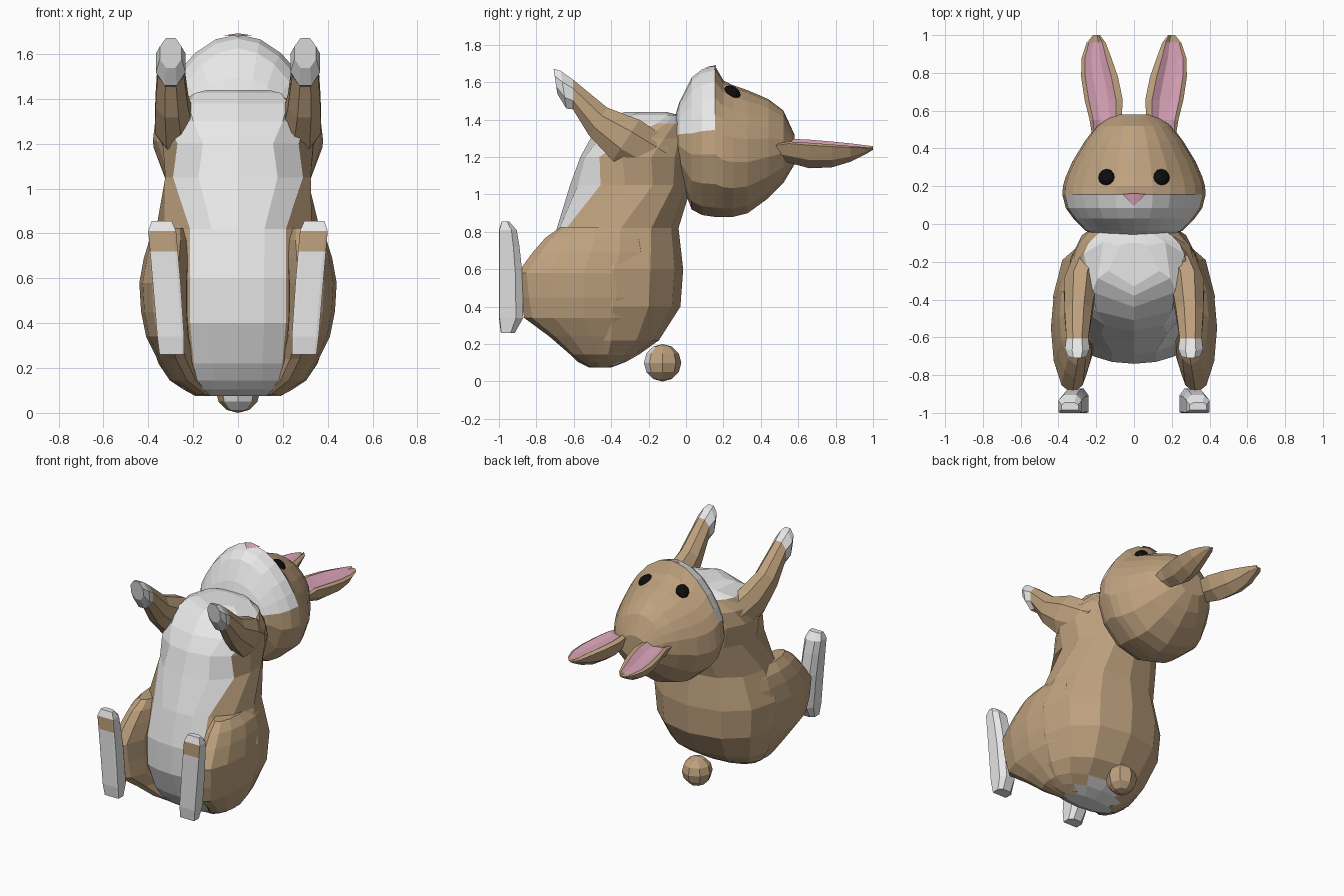
import bpy, bmesh, math
from mathutils import Vector

if "Cube" in bpy.data.objects:
    bpy.data.objects.remove(bpy.data.objects["Cube"])


def mat(name, rgb):
    m = bpy.data.materials.new(name)
    m.diffuse_color = (*rgb, 1)
    m.use_nodes = True
    m.node_tree.nodes["Principled BSDF"].inputs["Base Color"].default_value = m.diffuse_color
    return m


TAN, WHITE, PINK, BLACK = range(4)
MATS = [mat("tan_fur", (.52, .36, .21)), mat("white_fur", (.81, .81, .81)),
        mat("pink_skin", (.70, .37, .48)), mat("black_eye", (.004, .004, .004))]


def finish(name, bm, mirror=False):
    """Turn a bmesh into a flat-shaded object, optionally mirrored across x."""
    bmesh.ops.recalc_face_normals(bm, faces=bm.faces[:])
    me = bpy.data.meshes.new(name)
    bm.to_mesh(me)
    bm.free()
    for m in MATS:
        me.materials.append(m)
    ob = bpy.data.objects.new(name, me)
    bpy.context.collection.objects.link(ob)
    if mirror:
        ob.modifiers.new("mirror", 'MIRROR')
        ob.modifiers["mirror"].use_mirror_merge = False
    return ob


def loft(name, rings, rule, mirror=False):
    """Skin closed rings; rule(ring, segment, centre) gives the colour."""
    bm = bmesh.new()
    vs = [[bm.verts.new(p) for p in r] for r in rings]
    n = len(rings[0])
    for i in range(len(vs) - 1):
        for j in range(n):
            k = (j + 1) % n
            f = bm.faces.new((vs[i][j], vs[i][k], vs[i + 1][k], vs[i + 1][j]))
            f.material_index = rule(i, j, f.calc_center_median())
    for i, r in ((0, vs[0]), (len(vs) - 2, vs[-1])):
        f = bm.faces.new(r)
        f.material_index = rule(i, 0, f.calc_center_median())
    return finish(name, bm, mirror)


def spow(v, e):
    return math.copysign(abs(v) ** e, v)


# Body: z, belly y, back y, half width, white half angle
BODY = [(.075, -.52, -.40, .19, 75), (.105, -.58, -.32, .25, 52),
        (.145, -.62, -.25, .305, 38), (.22, -.67, -.145, .355, 32),
        (.40, -.74, -.03, .415, 29), (.60, -.74, -.015, .43, 28),
        (.82, -.69, -.04, .365, 34), (1.05, -.62, .03, .325, 62),
        (1.20, -.565, .05, .345, 50), (1.30, -.51, .03, .325, 72),
        (1.38, -.44, 0, .275, 105), (1.425, -.38, -.04, .21, 130),
        (1.44, -.33, -.10, .14, 150)]
rings = []
for z, y0, y1, w, a in BODY:
    c, d = (y0 + y1) / 2, (y1 - y0) / 2
    half = [0, a * .5, a] + [a + (180 - a) * k / 5 for k in range(1, 5)]
    full = half + [180] + [360 - h for h in reversed(half[1:])]
    rings.append([(w * spow(math.sin(math.radians(h)), .92),
                   c - d * spow(math.cos(math.radians(h)), .92), z) for h in full])
NB = len(rings[0])
loft("body", rings, lambda i, j, c: WHITE if j in (0, 1, NB - 2, NB - 1)
     or (i < 2 and abs(c.x) < .15) or c.z > 1.37 else TAN)

# Head: y, rear z, face z, half width
ANG = [0, 15, 30, 45, 58, 72, 98, 122, 150]
ANG += [180] + [360 - a for a in reversed(ANG[1:])]
HEAD = [(-.07, 1.20, 1.38, .18), (-.035, 1.09, 1.495, .26), (.03, .92, 1.625, .325),
        (.085, .89, 1.668, .365), (.155, .88, 1.687, .383), (.20, .88, 1.61, .38),
        (.25, .88, 1.585, .365), (.33, .90, 1.557, .33), (.44, .98, 1.51, .262),
        (.52, 1.06, 1.45, .20), (.58, 1.16, 1.32, .11)]
rings = []
for i, (y, z0, z1, w) in enumerate(HEAD):
    c, d = (z0 + z1) / 2, (z1 - z0) / 2
    r = []
    for a in ANG:
        k = math.cos(math.radians(a))
        k = k ** (1.6 if i < 5 else 1.35) if k > 0 else -abs(k) ** .9
        r.append((w * math.sin(math.radians(a)), y, c + d * k))
    rings.append(r)
NH = len(ANG)
loft("head", rings,
     lambda i, j, c: WHITE if i < 4 and (j < 5 or j >= NH - 5) else TAN)

# Nose: thin pink triangle lying on the muzzle
bm = bmesh.new()
top = [bm.verts.new(p) for p in ((-.062, .158, 1.683), (0, .162, 1.692),
                                 (.062, .158, 1.683), (0, .095, 1.678))]
for tri in ((0, 1, 3), (1, 2, 3)):
    bm.faces.new([top[i] for i in tri]).material_index = PINK
finish("nose", bm)

# Eyes: flattened black beads
bm = bmesh.new()
bmesh.ops.create_uvsphere(bm, u_segments=12, v_segments=8, radius=1)
for v in bm.verts:
    v.co = Vector((.145 + .044 * v.co.x, .247 + .044 * v.co.y,
                   1.545 + .034 * v.co.z - .012 * v.co.y - .012 * v.co.x))
for f in bm.faces:
    f.material_index = BLACK
finish("eyes", bm, True)

# Ears: y, inner x, outer x, rim z, underside z
EAR = [(.46, .13, .22, 1.27, 1.20), (.55, .065, .235, 1.29, 1.17),
       (.66, .06, .262, 1.285, 1.14), (.78, .085, .28, 1.275, 1.145),
       (.88, .12, .277, 1.265, 1.175), (.96, .15, .25, 1.255, 1.215),
       (1.0, .18, .217, 1.25, 1.238)]
rings = []
for y, a, b, t, u in EAR:
    w, h = b - a, t - u
    rings.append([(a, y, t), (a + .18 * w, y, t + .008), (a + .38 * w, y, t - .14 * h),
                  (a + .68 * w, y, t - .18 * h), (b - .11 * w, y, t - .06 * h),
                  (b, y, t - .15 * h), (b - .18 * w, y, u + .3 * h),
                  (a + .5 * w, y, u), (a + .15 * w, y, u + .35 * h)])
loft("ears", rings, lambda i, j, c: PINK if j in (1, 2, 3) and i < 5 else TAN, True)

# Arms with paws: centre x y z, half width, half height, height direction y z
ARM = [(.20, -.13, 1.18, .10, .12, .55, .83), (.283, -.32, 1.29, .09, .135, .55, .83),
       (.295, -.47, 1.39, .075, .092, .55, .83), (.30, -.605, 1.535, .06, .082, 0, 1),
       (.30, -.655, 1.56, .068, .105, -.15, .99), (.30, -.698, 1.605, .05, .07, -.15, .99)]
rings = []
for x, y, z, w, h, dy, dz in ARM:
    r = []
    for k in range(8):
        a = math.radians(22.5 + 45 * k)
        s, c = 1.05 * math.sin(a), 1.05 * math.cos(a)
        r.append((x + w * s, y + h * c * dy, z + h * c * dz))
    rings.append(r)
loft("arms", rings, lambda i, j, c: WHITE if i >= 3 else TAN, True)

# Thighs: z, front y, back y, inner x, outer x; the back sinks into the body
THIGH = [(.08, -.52, -.40, .10, .19), (.145, -.62, -.32, .15, .305),
         (.24, -.73, -.27, .19, .36), (.34, -.865, -.23, .21, .41),
         (.45, -.885, -.20, .215, .432), (.58, -.90, -.20, .215, .44),
         (.69, -.82, -.20, .21, .42), (.77, -.75, -.22, .21, .395),
         (.825, -.67, -.32, .23, .35)]
rings = []
for z, y0, y1, x0, x1 in THIGH:
    r = []
    for k in range(12):
        a = math.radians(30 * k)
        r.append(((x0 + x1) / 2 + (x1 - x0) / 2 * math.sin(a),
                  (y0 + y1) / 2 + (y0 - y1) / 2 * math.cos(a), z))
    rings.append(r)
loft("thighs", rings, lambda i, j, c: TAN, True)

# Feet: z, centre x, half width, sole y, upper y
FOOT = [(.26, .295, .055, -.99, -.915), (.34, .30, .06, -1, -.87),
        (.58, .318, .062, -1, -.875), (.72, .33, .062, -1, -.89),
        (.81, .338, .062, -1, -.905), (.855, .34, .045, -.985, -.945)]
rings = []
for z, x, w, s, t in FOOT:
    q = .3 * (t - s)
    rings.append([(x - w, s + .1 * q, z), (x - .8 * w, s, z), (x + .8 * w, s, z),
                  (x + w, s + .1 * q, z), (x + w, t - q, z), (x + .55 * w, t, z),
                  (x - .55 * w, t, z), (x - w, t - q, z)])
loft("feet", rings, lambda i, j, c: TAN if i == 3 and j in (0, 1, 2) else WHITE, True)

# Tail: round tuft with a white underside
bm = bmesh.new()
bmesh.ops.create_uvsphere(bm, u_segments=8, v_segments=6, radius=.1)
for v in bm.verts:
    v.co += Vector((0, -.125, .1))
for f in bm.faces:
    f.material_index = WHITE if f.calc_center_median().y < -.165 else TAN
finish("tail", bm)
